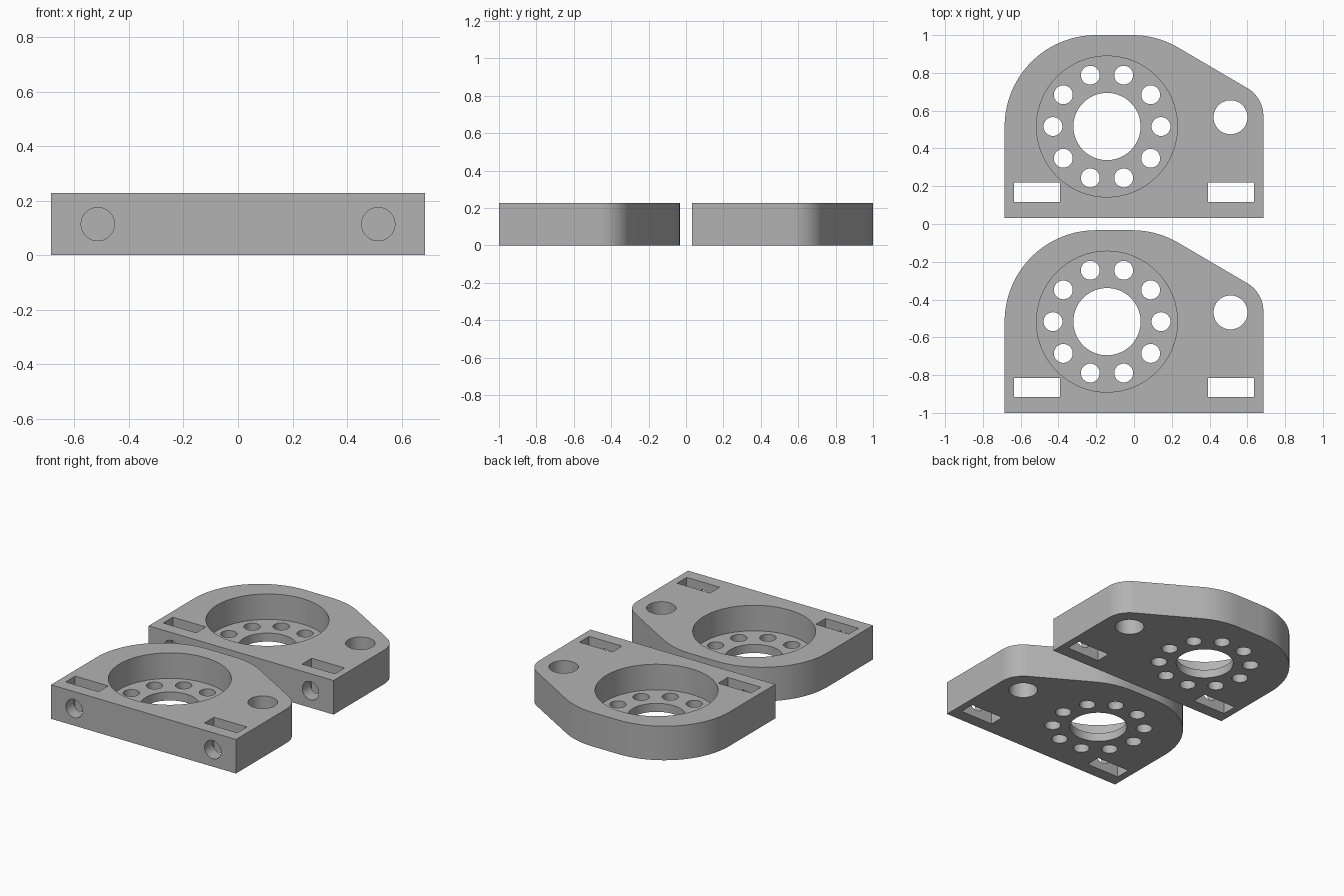
import bpy, bmesh
from math import sin, cos, radians, pi
from mathutils import Matrix, Vector

cube = bpy.data.objects.get("Cube")
if cube:
    bpy.data.objects.remove(cube, do_unlink=True)

THICK = 0.228      # plate thickness
FLOOR = 0.057      # web left under the bearing pocket
PITCH = 1.033      # distance between the two plates
HUB = Vector((-0.143, 0.516))

grey = bpy.data.materials.new("plain grey")
grey.use_nodes = True
colour = (0.45, 0.45, 0.45, 1)
grey.diffuse_color = colour
grey.node_tree.nodes["Principled BSDF"].inputs["Base Color"].default_value = colour


def make_object(name, bm):
    bmesh.ops.recalc_face_normals(bm, faces=bm.faces)
    mesh = bpy.data.meshes.new(name)
    bm.to_mesh(mesh)
    bm.free()
    mesh.materials.append(grey)
    obj = bpy.data.objects.new(name, mesh)
    bpy.context.collection.objects.link(obj)
    return obj


def arc(cx, cy, r, start, end, steps):
    angles = [radians(start + (end - start) * i / steps) for i in range(steps + 1)]
    return [(cx + r * cos(a), cy + r * sin(a)) for a in angles]


def extrude_profile(name, points, height):
    bm = bmesh.new()
    face = bm.faces.new([bm.verts.new((x, y, 0)) for x, y in points])
    side = bmesh.ops.extrude_face_region(bm, geom=[face])
    top = [v for v in side["geom"] if isinstance(v, bmesh.types.BMVert)]
    bmesh.ops.translate(bm, verts=top, vec=(0, 0, height))
    return make_object(name, bm)


def cut(target, bm):
    """Subtract a temporary solid from the target."""
    cutter = make_object("cutter", bm)
    cutter.hide_render = True
    mod = target.modifiers.new("cut", "BOOLEAN")
    mod.operation = "DIFFERENCE"
    mod.solver = "EXACT"
    mod.object = cutter
    bpy.context.view_layer.objects.active = target
    bpy.ops.object.modifier_apply(modifier=mod.name)
    bpy.data.objects.remove(cutter, do_unlink=True)


def cut_cylinder(target, centre, r, depth, segments=48, axis="Z"):
    bm = bmesh.new()
    turn = Matrix.Rotation(pi / 2, 4, "X") if axis == "Y" else Matrix()
    bmesh.ops.create_cone(bm, cap_ends=True, segments=segments, radius1=r, radius2=r,
                          depth=depth, matrix=Matrix.Translation(centre) @ turn)
    cut(target, bm)


def cut_box(target, centre, size):
    bm = bmesh.new()
    bmesh.ops.create_cube(bm, size=1, matrix=Matrix.Translation(centre)
                          @ Matrix.Diagonal((*size, 1)))
    cut(target, bm)


# Plate outline: straight base, wide shoulders, sloped side to a small corner
outline = [(-0.685, 0.033), (0.685, 0.033)]
outline += arc(0.513, 0.571, 0.172, 0, 60, 16)
outline += arc(-0.01, 0.516, 0.484, 60, 90, 16)
outline += arc(-0.201, 0.516, 0.484, 90, 180, 40)
plate = extrude_profile("rear_plate", outline, THICK)

# Bearing pocket, central bore and ring of ten holes
cut_cylinder(plate, (*HUB, FLOOR + 0.2), 0.373, 0.4, 96)
cut_cylinder(plate, (*HUB, 0), 0.178, 0.5, 72)
for i in range(10):
    a = i * pi / 5
    cut_cylinder(plate, (HUB.x + 0.286 * cos(a), HUB.y + 0.286 * sin(a), 0), 0.05, 0.5, 32)

# Pivot hole in the small corner
cut_cylinder(plate, (0.511, 0.565, 0.1), 0.09, 0.5)

# Nut slots and the screw holes that reach them through the base edge
for side in (-1, 1):
    x = side * 0.514
    cut_box(plate, (x, 0.168, 0.1), (0.244, 0.102, 0.5))
    cut_cylinder(plate, (x, 0.08, THICK / 2), 0.061, 0.2, 40, "Y")

# Smooth curved walls, keep sharp rims
bpy.ops.object.select_all(action="DESELECT")
plate.select_set(True)
bpy.context.view_layer.objects.active = plate
bpy.ops.object.shade_smooth_by_angle(angle=radians(30))

# Second identical plate in front
front = plate.copy()
front.data = plate.data.copy()
front.name = "front_plate"
front.location.y = -PITCH
bpy.context.collection.objects.link(front)
